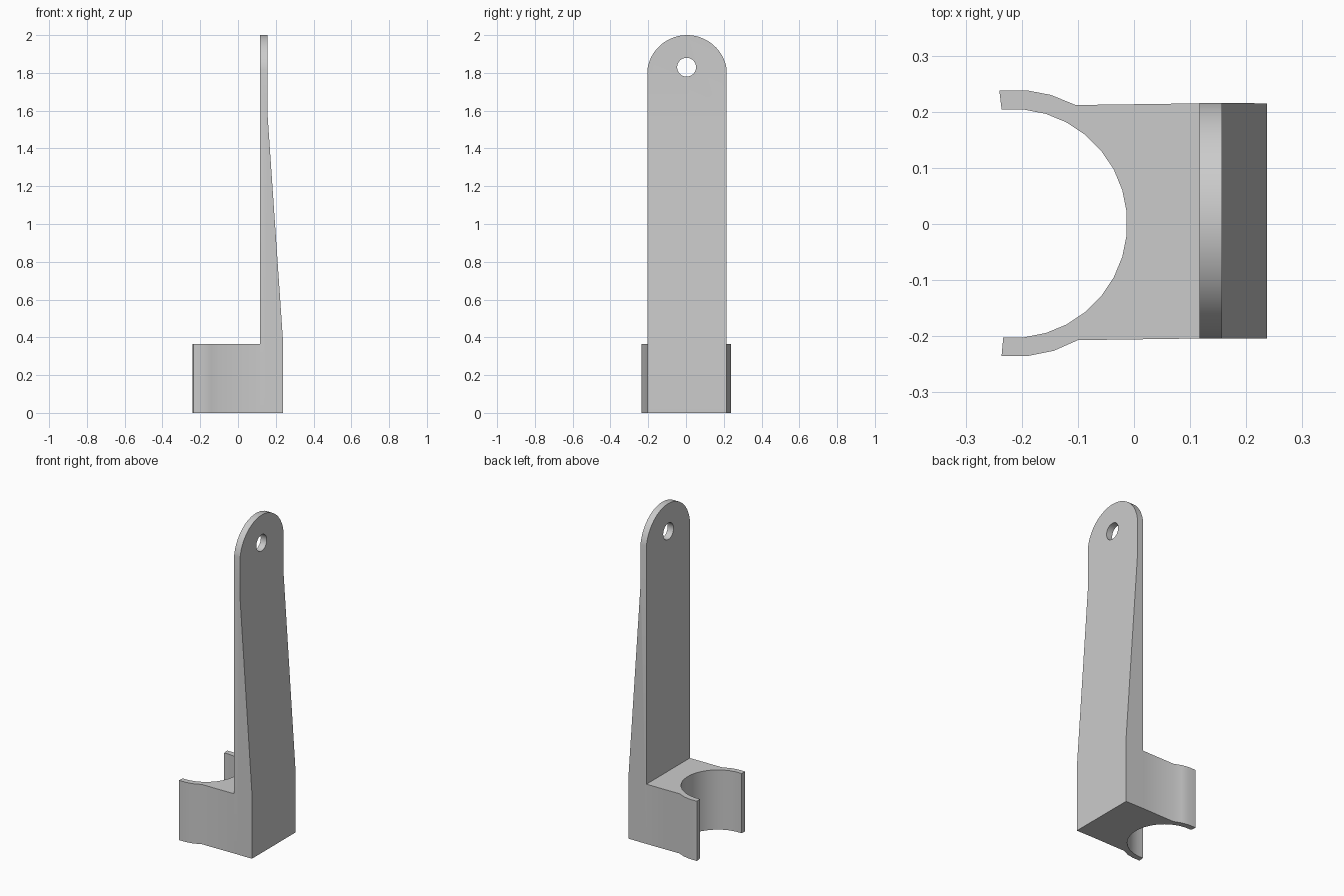
import bpy
import bmesh
from math import cos, sin, radians, asin
from mathutils import Vector

if "Cube" in bpy.data.objects:
    bpy.data.objects.remove(bpy.data.objects["Cube"])

grey = bpy.data.materials.new("plain grey")
grey.use_nodes = True
colour = (0.6, 0.6, 0.6, 1)
grey.diffuse_color = colour
grey.node_tree.nodes["Principled BSDF"].inputs["Base Color"].default_value = colour


def prism(name, points, direction):
    """Extrude a closed outline along a direction."""
    bm = bmesh.new()
    face = bm.faces.new([bm.verts.new(p) for p in points])
    grown = bmesh.ops.extrude_face_region(bm, geom=[face])["geom"]
    bmesh.ops.translate(bm, vec=Vector(direction),
                        verts=[g for g in grown if isinstance(g, bmesh.types.BMVert)])
    bmesh.ops.recalc_face_normals(bm, faces=bm.faces)
    mesh = bpy.data.meshes.new(name)
    bm.to_mesh(mesh)
    bm.free()
    mesh.materials.append(grey)
    obj = bpy.data.objects.new(name, mesh)
    bpy.context.collection.objects.link(obj)
    return obj


def combine(target, tool, operation):
    """Apply a boolean and discard the tool."""
    mod = target.modifiers.new(operation.lower(), 'BOOLEAN')
    mod.operation, mod.object, mod.solver = operation, tool, 'EXACT'
    bpy.context.view_layer.objects.active = target
    bpy.ops.object.modifier_apply(modifier=mod.name)
    bpy.data.objects.remove(tool)


def arc(cx, cy, r, start, end, steps):
    return [(cx + r * cos(start + (end - start) * i / steps),
             cy + r * sin(start + (end - start) * i / steps)) for i in range(steps + 1)]


front_x, thin_x, thick_x = 0.117, 0.157, 0.237
right_y, left_y = -0.204, 0.215
mid_y = (right_y + left_y) / 2

# Tapered side profile of the upright, with the thick foot
side = [(front_x, 0), (thick_x, 0), (thick_x, 0.40), (thin_x, 1.57),
        (thin_x, 2.1), (front_x, 2.1)]
arm = prism("bracket", [(x, -0.3, z) for x, z in side], (0, 0.6, 0))

# Rounded upright outline trims the profile
radius = 0.2125
lean = asin((2 - radius - 1.82) / radius)
top = arc(mid_y, 2 - radius, radius, -lean, radians(180) + lean, 28)
outline = [(right_y, 0), (left_y, 0)] + top
combine(arm, prism("outline", [(0, y, z) for y, z in outline], (0.5, 0, 0)), 'INTERSECT')

# Bolt hole
hole = arc(0.003, 1.83, 0.05, 0, radians(360), 32)[:-1]
combine(arm, prism("hole", [(0, y, z) for y, z in hole], (0.5, 0, 0)), 'DIFFERENCE')

# Open clip with two flared jaws, its end set into the upright
inner = arc(-0.216, 0.001, 0.204, radians(-84.4), radians(84.4), 15)
clip = [(0.14, right_y), (front_x, right_y), (-0.10, -0.207), (-0.143, -0.226),
        (-0.188, -0.235), (-0.236, -0.235), (-0.233, -0.202)]
clip += inner
clip += [(-0.236, 0.204), (-0.24, 0.238), (-0.19, 0.238), (-0.148, 0.230),
         (-0.104, 0.212), (front_x, left_y), (0.14, left_y)]
combine(arm, prism("clip", [(x, y, 0) for x, y in clip], (0, 0, 0.365)), 'UNION')

bpy.ops.object.select_all(action='DESELECT')
arm.select_set(True)
bpy.context.view_layer.objects.active = arm
bpy.ops.object.shade_smooth_by_angle(angle=radians(30))
